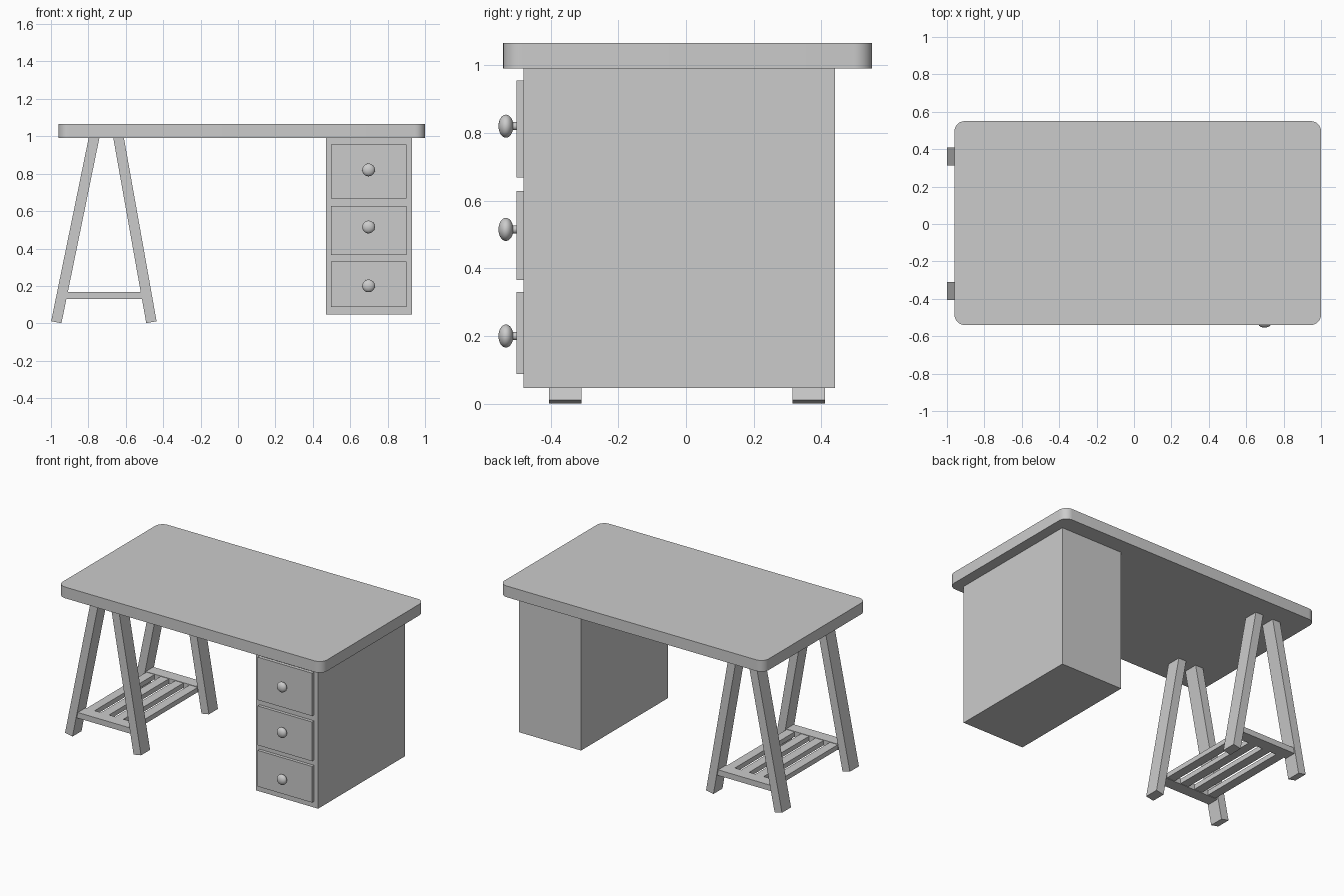
import bpy, bmesh, math
from mathutils import Vector, Matrix

if "Cube" in bpy.data.objects:
    bpy.data.objects.remove(bpy.data.objects["Cube"])


def finish(name, bm, smooth=False):
    bmesh.ops.recalc_face_normals(bm, faces=bm.faces)
    mesh = bpy.data.meshes.new(name)
    bm.to_mesh(mesh)
    bm.free()
    ob = bpy.data.objects.new(name, mesh)
    bpy.context.collection.objects.link(ob)
    if smooth:
        bpy.ops.object.select_all(action='DESELECT')
        ob.select_set(True)
        bpy.context.view_layer.objects.active = ob
        bpy.ops.object.shade_smooth_by_angle(angle=math.radians(35))
    return ob


def box(name, x, y, z, corner=0):
    """Box from (min, max) ranges, with optional rounded vertical corners."""
    bm = bmesh.new()
    size = Vector((x[1] - x[0], y[1] - y[0], z[1] - z[0]))
    mid = Vector((sum(x), sum(y), sum(z))) / 2
    bmesh.ops.create_cube(bm, size=1, matrix=Matrix.Translation(mid) @ Matrix.Diagonal((*size, 1)))
    if corner:
        edges = [e for e in bm.edges
                 if abs(e.verts[0].co.z - e.verts[1].co.z) > size.z / 2]
        bmesh.ops.bevel(bm, geom=edges, offset=corner, offset_type='OFFSET',
                        segments=8, profile=0.5, affect='EDGES')
    return finish(name, bm, smooth=bool(corner))


def beam(name, x0, z0, x1, z1, y, thick, width):
    """Square-ended bar leaning in the xz plane."""
    bm = bmesh.new()
    dx, dz = x1 - x0, z1 - z0
    m = (Matrix.Translation(((x0 + x1) / 2, y, (z0 + z1) / 2))
         @ Matrix.Rotation(math.atan2(dx, dz), 4, 'Y')
         @ Matrix.Diagonal((thick, width, math.hypot(dx, dz), 1)))
    bmesh.ops.create_cube(bm, size=1, matrix=m)
    return finish(name, bm)


# Tabletop with rounded corners
box("tabletop", (-0.96, 1.0), (-0.54, 0.55), (0.99, 1.065), corner=0.055)

# Drawer cabinet
box("cabinet", (0.47, 0.93), (-0.48, 0.44), (0.047, 0.99))

# Drawer fronts with knobs
drawers = [(0.088, 0.33, 0.20), (0.365, 0.628, 0.515), (0.668, 0.955, 0.82)]
for i, (low, high, knob_z) in enumerate(drawers, 1):
    box(f"drawer_front_{i}", (0.497, 0.9), (-0.501, -0.475), (low, high))
    bm = bmesh.new()
    bmesh.ops.create_uvsphere(
        bm, u_segments=32, v_segments=16, radius=1,
        matrix=Matrix.Translation((0.698, -0.532, knob_z))
        @ Matrix.Rotation(math.pi / 2, 4, 'X')
        @ Matrix.Diagonal((0.034, 0.034, 0.022, 1)))
    finish(f"knob_{i}", bm, smooth=True)
    bm = bmesh.new()
    bmesh.ops.create_cone(
        bm, cap_ends=True, segments=24, radius1=0.012, radius2=0.012, depth=0.035,
        matrix=Matrix.Translation((0.698, -0.51, knob_z)) @ Matrix.Rotation(math.pi / 2, 4, 'X'))
    finish(f"knob_stem_{i}", bm, smooth=True)

# Trestle legs and cross rails
for side, y in (("front", -0.357), ("back", 0.362)):
    beam(f"{side}_outer_leg", -0.9715, 0.006, -0.768, 1.0, y, 0.056, 0.096)
    beam(f"{side}_inner_leg", -0.463, 0.006, -0.640, 1.0, y, 0.056, 0.096)
    box(f"{side}_rail", (-0.935, -0.495), (y - 0.04, y + 0.04), (0.13, 0.168))

# Shelf slats between the rails
for i in range(4):
    x = -0.875 + i * 0.107
    box(f"shelf_slat_{i + 1}", (x - 0.03, x + 0.03), (-0.33, 0.335), (0.133, 0.165))
